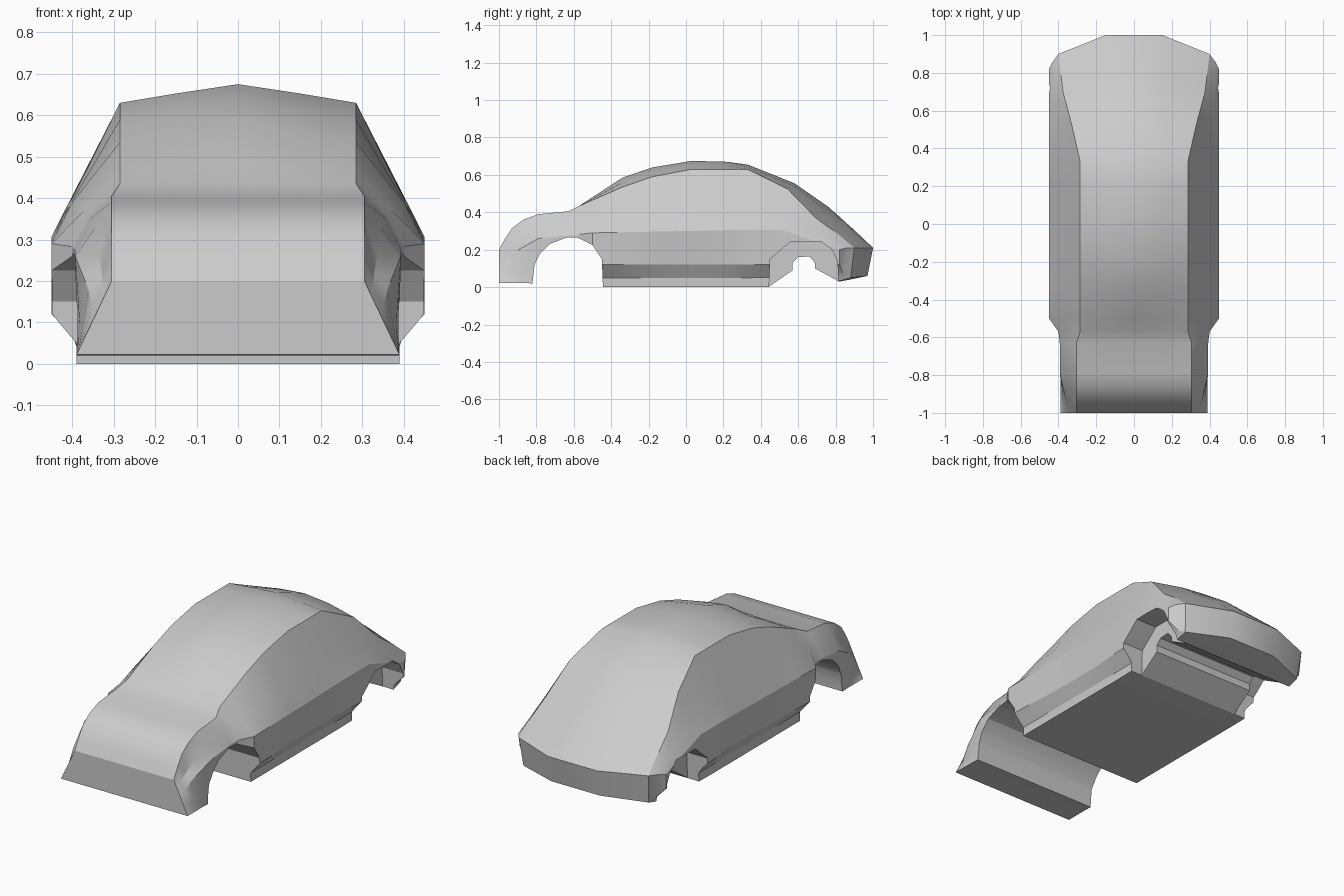
import bpy, bmesh

if "Cube" in bpy.data.objects:
    bpy.data.objects.remove(bpy.data.objects["Cube"])

def interp(pts, y):
    """Piecewise-linear lookup along the car's length."""
    if y <= pts[0][0]:
        return pts[0][1]
    for (a, va), (b, vb) in zip(pts, pts[1:]):
        if y <= b:
            return va + (vb - va) * (y - a) / (b - a)
    return pts[-1][1]

# Long profile lines: (y, value)
roof_z = [(-1, .2), (-.97, .255), (-.93, .315), (-.87, .36), (-.79, .39), (-.63, .405),
          (-.57, .435), (-.34, .585), (-.18, .64), (.03, .675), (.22, .67), (.33, .655),
          (.58, .555), (.76, .43), (.9, .305), (1, .21)]
edge_z = roof_z[:7] + [(-.34, .535), (-.18, .59), (.03, .63), (.33, .63), (.53, .54),
                       (.65, .4), (.8, .295), (.9, .21)]
edge_x = [(-1, .305), (-.63, .305), (-.57, .285), (.33, .285), (.53, .33), (.67, .372), (.9, .4)]

# Side lines from the window base down to the floor edge: (rear end y, x line, z line)
side = [
    (.86, [(-1, .32), (-.8, .345), (-.57, .36), (-.34, .4), (.5, .41), (.86, .43)],
          [(-1, .16), (-.8, .325), (-.57, .36), (-.34, .39), (.33, .39), (.65, .33), (.86, .21)]),
    (.82, [(-1, .345), (-.79, .393), (-.58, .393), (-.5, .45), (.82, .45)],
          [(-1, .11), (-.93, .18), (-.79, .26), (-.5, .29), (.5, .31), (.82, .2)]),
    (.82, [(-1, .37), (-.79, .39), (-.58, .39), (-.5, .45), (-.34, .445), (-.1, .43),
           (.2, .43), (.4, .45), (.82, .45)],
          [(-1, .06), (-.79, .12), (.82, .12)]),
    (.84, [(-1, .38), (-.79, .39), (.5, .39), (.84, .4)],
          [(-1, .035), (-.79, .05), (.5, .05), (.84, .07)]),
    (.88, [(-1, .39), (.6, .39), (.88, .385)],
          [(-1, .022), (-.82, .022), (-.6, 0), (.5, 0), (.82, .028), (.88, .05)]),
]
floor_z = [(-1, .022), (-.82, .022), (-.6, 0), (.5, 0), (.82, .028), (.97, .06)]
stations = [p[0] for p in roof_z[:7]] + [-.5] + [p[0] for p in roof_z[7:]]

def half_section(y):
    # The tail tapers in plan, so outer lines end earlier than the centre line
    def pull(end):
        return y if y < .33 else .33 + (y - .33) * (end - .33) / .67
    ye = pull(.9)
    zc, ze = interp(roof_z, y), interp(edge_z, ye)
    pts = [(0, y, zc), (.15, y, (zc + ze) / 2), (interp(edge_x, ye), ye, ze)]
    for end, xl, zl in side:
        yy = pull(end)
        pts.append((interp(xl, yy), yy, interp(zl, yy)))
    yb = pull(.97)
    zb = interp(floor_z, yb)
    return pts + [(.15, yb, zb), (0, yb, zb)]

# Car body shell
bm = bmesh.new()
for s in (1, -1):
    rings = [[bm.verts.new((s * x, y, z)) for x, y, z in half_section(yy)] for yy in stations]
    n = len(rings[0])
    for a, b in zip(rings, rings[1:]):
        for i in range(n - 1):
            bm.faces.new((a[i], a[i + 1], b[i + 1], b[i]))
    for r in (rings[0], rings[-1]):
        for i in range(n // 2 - 1):
            bm.faces.new((r[i], r[i + 1], r[n - 2 - i], r[n - 1 - i]))
bmesh.ops.remove_doubles(bm, verts=bm.verts, dist=1e-5)
bmesh.ops.recalc_face_normals(bm, faces=bm.faces)
mesh = bpy.data.meshes.new("car_body")
bm.to_mesh(mesh)
bm.free()
body = bpy.data.objects.new("car_body", mesh)
bpy.context.collection.objects.link(body)

def cut(name, profile, x0, x1):
    """Subtract a side profile extruded from x0 to x1."""
    b = bmesh.new()
    lo = [b.verts.new((x0, y, z)) for y, z in profile]
    hi = [b.verts.new((x1, y, z)) for y, z in profile]
    b.faces.new(lo)
    b.faces.new(hi[::-1])
    k = len(profile)
    for i in range(k):
        b.faces.new((lo[i], lo[(i + 1) % k], hi[(i + 1) % k], hi[i]))
    bmesh.ops.recalc_face_normals(b, faces=b.faces)
    m = bpy.data.meshes.new(name)
    b.to_mesh(m)
    b.free()
    o = bpy.data.objects.new(name, m)
    bpy.context.collection.objects.link(o)
    o.hide_render = True
    mod = body.modifiers.new(name, 'BOOLEAN')
    mod.operation, mod.solver, mod.object = 'DIFFERENCE', 'EXACT', o
    bpy.ops.object.modifier_apply(modifier=name)
    bpy.data.objects.remove(o)

bpy.context.view_layer.objects.active = body
body.select_set(True)

# Front wheel arch runs right across
cut("front_arch", [(-.825, -.1), (-.82, .03), (-.81, .12), (-.78, .18), (-.73, .23), (-.64, .265),
                   (-.58, .265), (-.5, .225), (-.45, .15), (-.44, -.1)], -.6, .6)
# Rear underside with a narrow axle tunnel
cut("axle_tunnel", [(.44, -.1), (.44, 0), (.57, .09), (.57, .13), (.6, .16), (.66, .165),
                    (.69, .13), (.69, .1), (.82, .029), (.82, -.1)], -.6, .6)
# Rear wheel wells on both sides
well = [(.44, -.1), (.45, .15), (.51, .2), (.56, .245), (.72, .245), (.78, .2), (.81, .14), (.82, -.1)]
for s in (1, -1):
    cut("rear_well", well, s * .32, s * .6)

bpy.ops.object.shade_smooth_by_angle(angle=.4)
